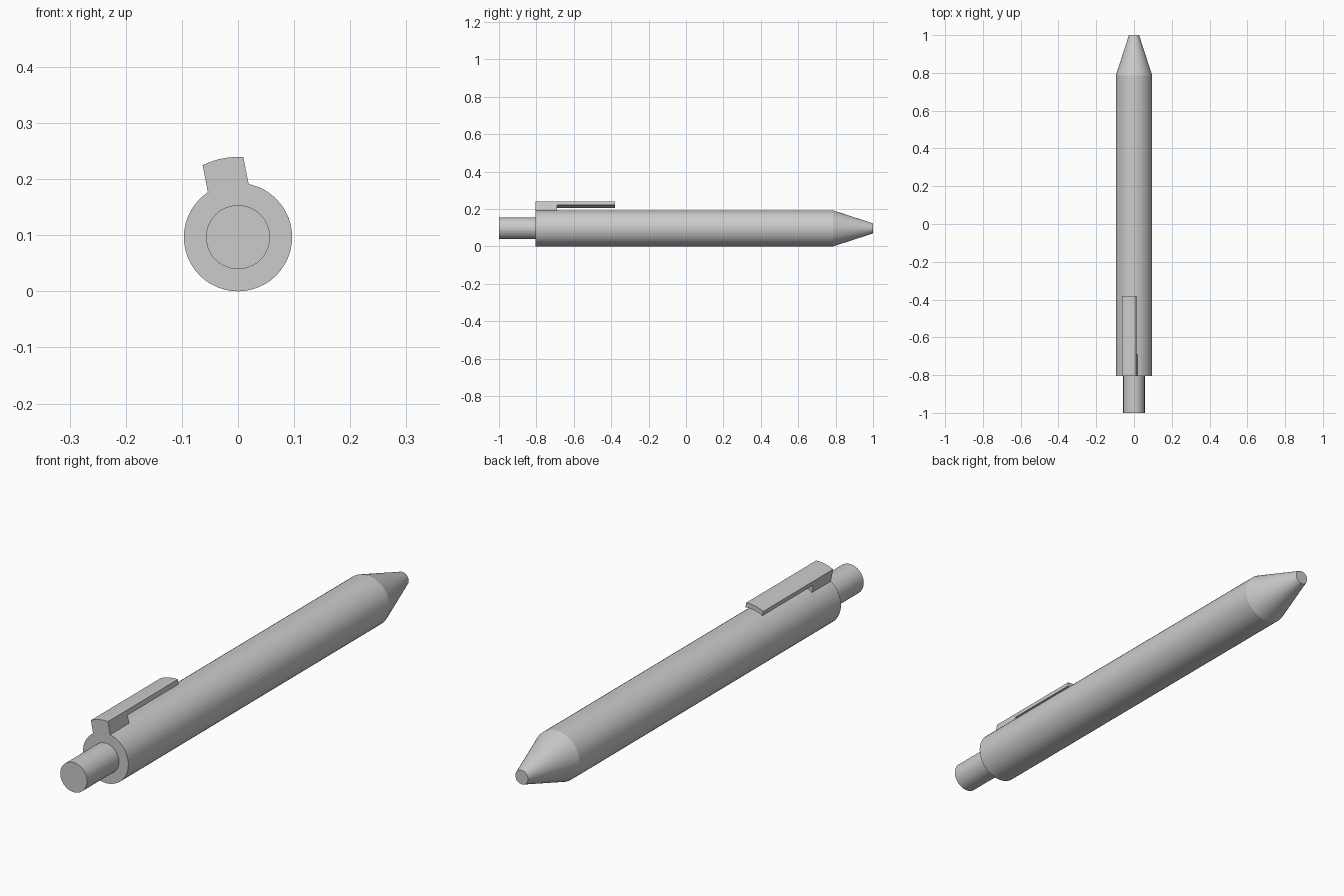
import bpy, bmesh, math

if "Cube" in bpy.data.objects:
    bpy.data.objects.remove(bpy.data.objects["Cube"])

AXIS_Z = 0.0965      # height of the pen's long axis
SIDES = 48

grey = bpy.data.materials.new("plain grey")
grey.use_nodes = True
colour = (0.6, 0.6, 0.6, 1)
grey.diffuse_color = colour
grey.node_tree.nodes["Principled BSDF"].inputs["Base Color"].default_value = colour


def finish(name, bm):
    bmesh.ops.recalc_face_normals(bm, faces=bm.faces)
    mesh = bpy.data.meshes.new(name)
    bm.to_mesh(mesh)
    bm.free()
    mesh.materials.append(grey)
    obj = bpy.data.objects.new(name, mesh)
    obj.location.z = AXIS_Z
    bpy.context.collection.objects.link(obj)
    return obj


def bridge_loops(bm, loops):
    """Join equal closed loops in sequence and cap both ends."""
    for a, b in zip(loops, loops[1:]):
        n = len(a)
        for i in range(n):
            j = (i + 1) % n
            bm.faces.new((a[i], a[j], b[j], b[i]))
    bm.faces.new(loops[0])
    bm.faces.new(loops[-1])


def turned(name, profile):
    """Solid of revolution along y from (y, radius) pairs."""
    bm = bmesh.new()
    angles = [math.tau * i / SIDES for i in range(SIDES)]
    loops = [[bm.verts.new((r * math.cos(a), y, r * math.sin(a))) for a in angles]
             for y, r in profile]
    bridge_loops(bm, loops)
    return finish(name, bm)


# Barrel with tapered tip, and push button
turned("barrel", [(-0.805, 0.0965), (0.785, 0.0965), (1.0, 0.027)])
turned("push_button", [(-1.0, 0.057), (-0.79, 0.057)])

# Pocket clip: a curved strip on a short foot, tilted around the barrel
START, FOOT_END, END = -0.805, -0.69, -0.38
ROOT_R, INNER_R, OUTER_R = 0.09, 0.125, 0.143
HALF_WIDTH, TILT, STEPS = 0.037, math.radians(11.2), 8
outline = [(START, ROOT_R), (START, OUTER_R), (END, OUTER_R),
           (END, INNER_R), (FOOT_END, INNER_R), (FOOT_END, ROOT_R)]
bm = bmesh.new()
loops = []
for k in range(STEPS + 1):
    u = HALF_WIDTH * (2 * k / STEPS - 1)
    loop = []
    for y, r in outline:
        v = math.sqrt(r * r - u * u)
        loop.append(bm.verts.new((u * math.cos(TILT) - v * math.sin(TILT), y,
                                  u * math.sin(TILT) + v * math.cos(TILT))))
    loops.append(loop)
bridge_loops(bm, loops)
finish("pocket_clip", bm)
